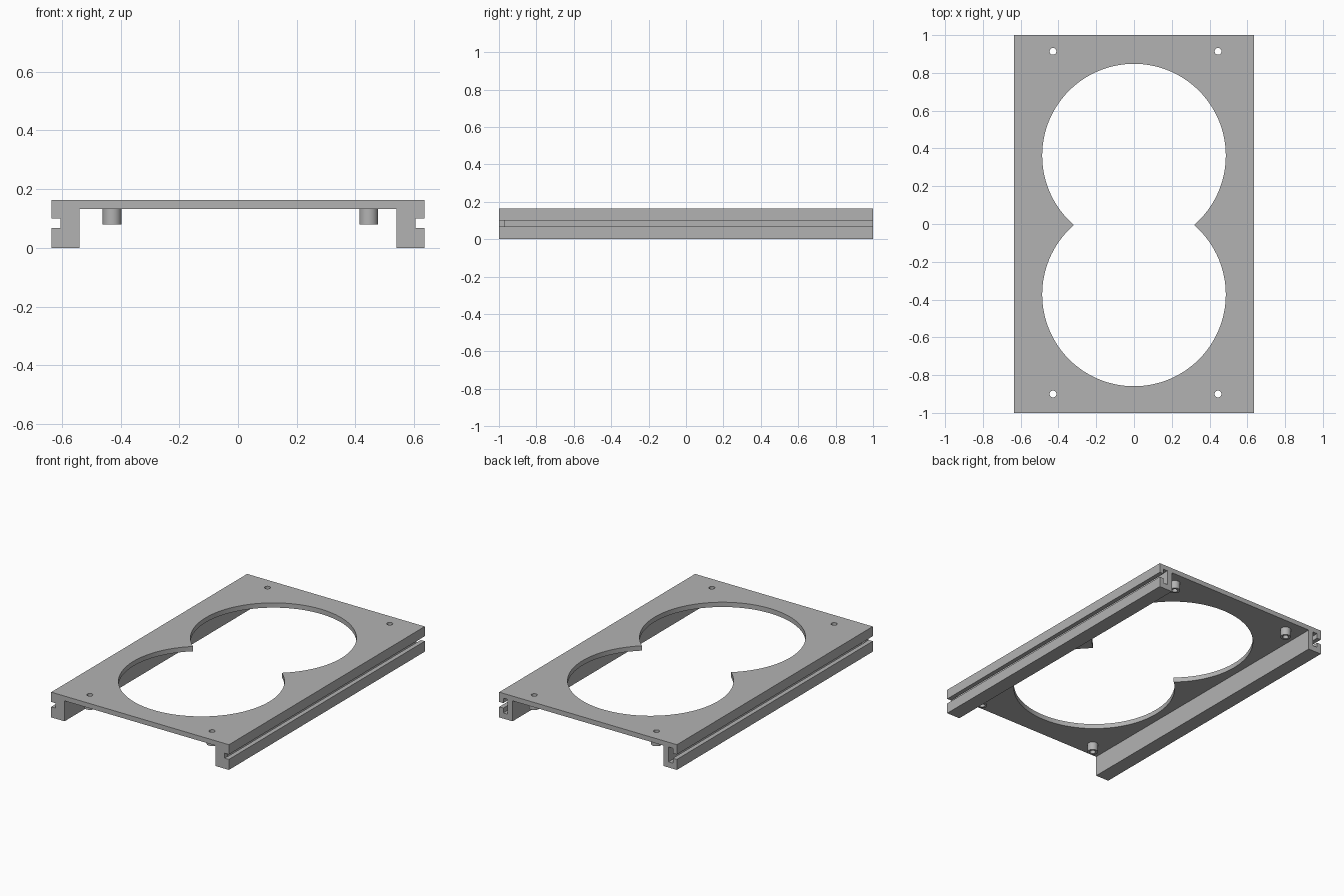
import bpy
import bmesh
from math import radians
from mathutils import Vector

cube = bpy.data.objects.get("Cube")
if cube:
    bpy.data.objects.remove(cube, do_unlink=True)

grey = bpy.data.materials.new("plain grey")
grey.use_nodes = True
COLOUR = (0.45, 0.45, 0.45, 1)
grey.diffuse_color = COLOUR
grey.node_tree.nodes["Principled BSDF"].inputs["Base Color"].default_value = COLOUR

HALF_W, INNER, TOP, UNDER = 0.635, 0.54, 0.163, 0.132
NECK_LOW, NECK_HIGH, NECK_X = 0.068, 0.1, 0.605


def finish(bm, name):
    bmesh.ops.recalc_face_normals(bm, faces=bm.faces)
    mesh = bpy.data.meshes.new(name)
    bm.to_mesh(mesh)
    bm.free()
    mesh.materials.append(grey)
    obj = bpy.data.objects.new(name, mesh)
    bpy.context.collection.objects.link(obj)
    return obj


def prism(name, points, y0, y1):
    """Extrude an x-z profile along y."""
    bm = bmesh.new()
    face = bm.faces.new([bm.verts.new((x, y0, z)) for x, z in points])
    new = bmesh.ops.extrude_face_region(bm, geom=[face])["geom"]
    bmesh.ops.translate(bm, vec=(0, y1 - y0, 0),
                        verts=[v for v in new if isinstance(v, bmesh.types.BMVert)])
    return finish(bm, name)


def cylinder(name, x, y, z0, z1, radius, sides):
    bm = bmesh.new()
    bmesh.ops.create_cone(bm, cap_ends=True, segments=sides, radius1=radius,
                          radius2=radius, depth=z1 - z0)
    bmesh.ops.translate(bm, vec=Vector((x, y, (z0 + z1) / 2)), verts=bm.verts)
    return finish(bm, name)


def combine(target, tool, operation):
    """Apply a boolean and discard the tool object."""
    mod = target.modifiers.new(operation, "BOOLEAN")
    mod.operation = operation
    mod.solver = "EXACT"
    mod.object = tool
    tool.hide_render = True
    bpy.context.view_layer.objects.active = target
    bpy.ops.object.modifier_apply(modifier=mod.name)
    bpy.data.objects.remove(tool, do_unlink=True)


# Channel body: top plate, two rails and the narrow outer grooves
half = [(INNER, UNDER), (INNER, 0), (HALF_W, 0), (HALF_W, NECK_LOW),
        (NECK_X, NECK_LOW), (NECK_X, NECK_HIGH), (HALF_W, NECK_HIGH), (HALF_W, TOP)]
frame = prism("mounting_frame", half + [(-x, z) for x, z in reversed(half)], -1, 1)

# Wide inner part of each slot, closed at the front end
for side in (-1, 1):
    cavity = [(side * x, z) for x, z in
              ((0.575, 0.036), (0.606, 0.036), (0.606, 0.132), (0.575, 0.132))]
    combine(frame, prism("slot_cutter", cavity, -0.97, 1.1), "DIFFERENCE")

# Two overlapping round openings
for y in (0.362, -0.373):
    combine(frame, cylinder("opening_cutter", 0, y, 0.05, 0.3, 0.486, 128), "DIFFERENCE")

# Hollow screw bosses under the corners
for x in (-0.429, 0.445):
    for y in (0.914, -0.9):
        combine(frame, cylinder("screw_boss", x, y, 0.08, 0.145, 0.032, 32), "UNION")
        combine(frame, cylinder("screw_hole_cutter", x, y, 0.03, 0.3, 0.018, 32), "DIFFERENCE")

# Smooth the round walls while keeping hard edges
bpy.ops.object.select_all(action="DESELECT")
frame.select_set(True)
bpy.context.view_layer.objects.active = frame
bpy.ops.object.shade_smooth_by_angle(angle=radians(30))
